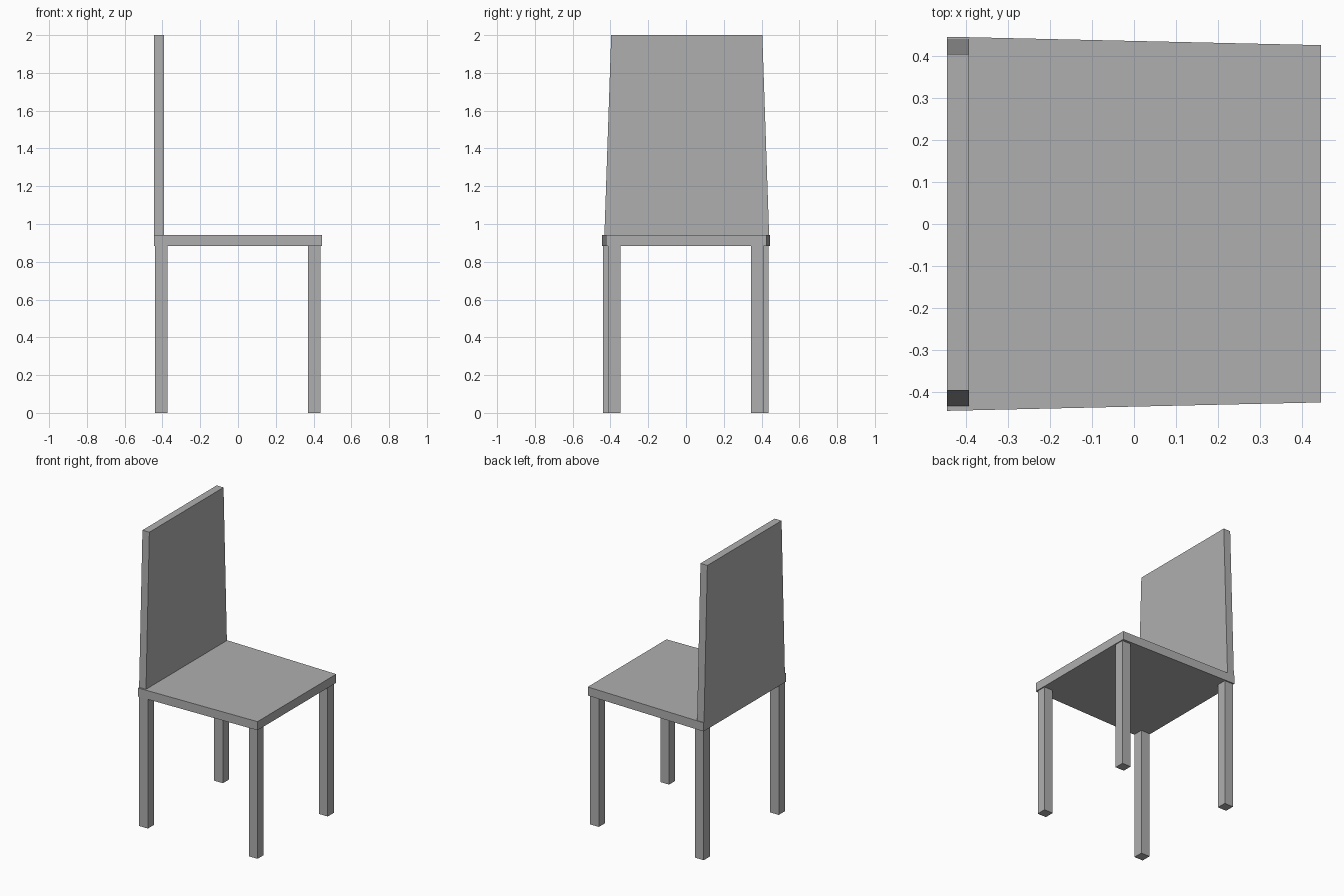
import bpy

if "Cube" in bpy.data.objects:
    bpy.data.objects.remove(bpy.data.objects["Cube"])

# Mid grey for the whole chair
grey = bpy.data.materials.new("mid_grey")
grey.diffuse_color = (0.43, 0.43, 0.43, 1)
grey.use_nodes = True
grey.node_tree.nodes["Principled BSDF"].inputs["Base Color"].default_value = grey.diffuse_color

def prism(name, lower, upper):
    """Solid between two four-point rings."""
    faces = [(3, 2, 1, 0), (4, 5, 6, 7)]
    faces += [(i, (i + 1) % 4, (i + 1) % 4 + 4, i + 4) for i in range(4)]
    mesh = bpy.data.meshes.new(name)
    mesh.from_pydata(lower + upper, [], faces)
    mesh.materials.append(grey)
    obj = bpy.data.objects.new(name, mesh)
    bpy.context.collection.objects.link(obj)
    return obj

def rect(x0, x1, y0, y1, z):
    return [(x0, y0, z), (x1, y0, z), (x1, y1, z), (x0, y1, z)]

SEAT_BOTTOM, SEAT_TOP = 0.883, 0.942

# Seat, slightly narrower at the open end
def seat_ring(z):
    return [(-0.444, -0.444, z), (0.444, -0.424, z),
            (0.444, 0.425, z), (-0.444, 0.445, z)]
prism("seat", seat_ring(SEAT_BOTTOM), seat_ring(SEAT_TOP))

# Backrest, tapering towards the top
prism("backrest", rect(-0.444, -0.392, -0.432, 0.440, SEAT_TOP),
      rect(-0.444, -0.392, -0.396, 0.404, 2.0))

# Four square legs, the front pair closer together
W = 0.066
for name, x, y in [("back_leg_right", -0.439, -0.439), ("back_leg_left", -0.439, 0.370),
                   ("front_leg_right", 0.371, -0.413), ("front_leg_left", 0.371, 0.343)]:
    prism(name, rect(x, x + W, y, y + W, 0),
          rect(x, x + W, y, y + W, SEAT_BOTTOM))
